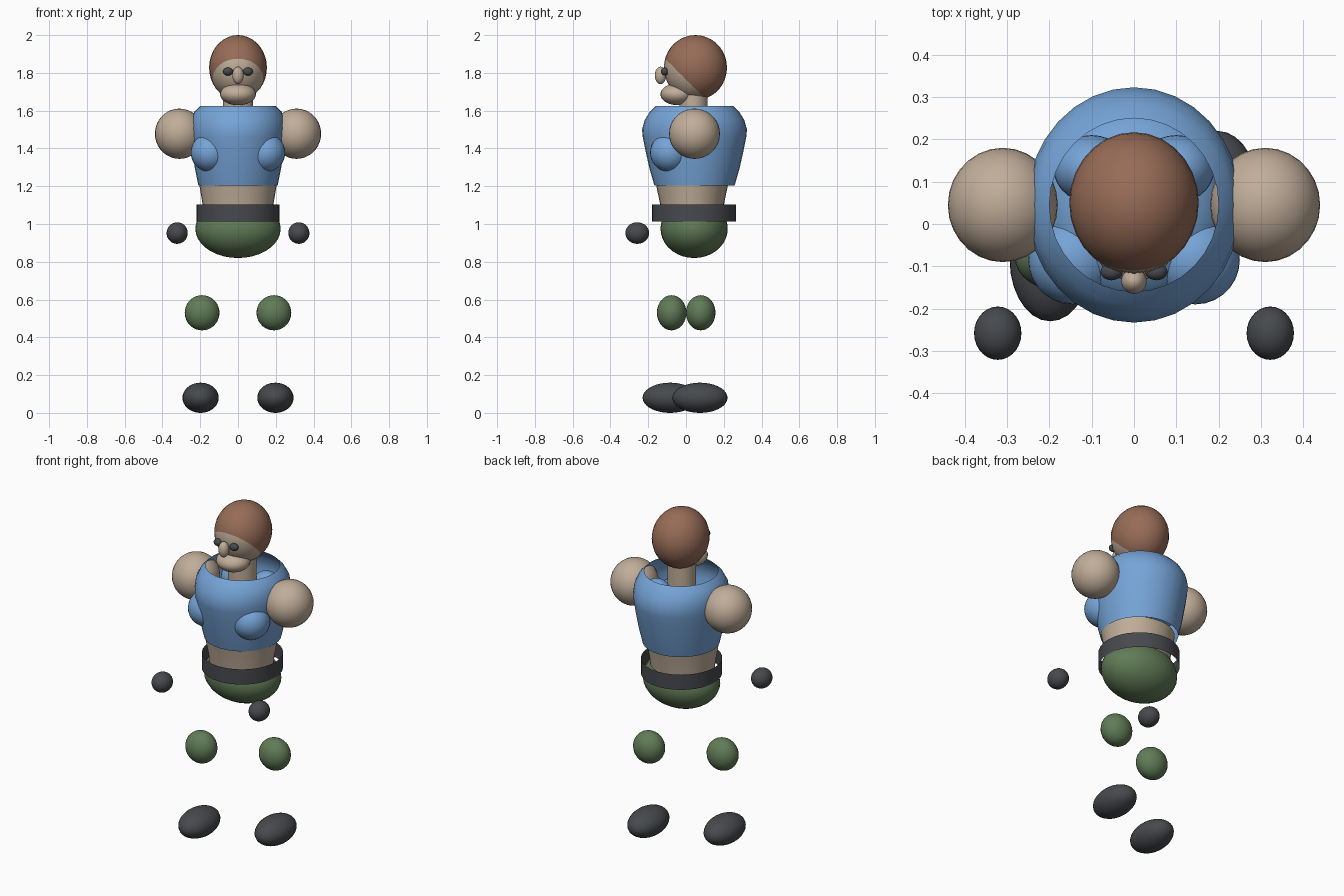
import bpy, bmesh, math
from mathutils import Vector

cube = bpy.data.objects.get("Cube")
if cube:
    bpy.data.objects.remove(cube, do_unlink=True)


def material(name, r, g, b):
    m = bpy.data.materials.new(name)
    m.use_nodes = True
    m.diffuse_color = (r, g, b, 1)
    bsdf = next(n for n in m.node_tree.nodes if n.type == 'BSDF_PRINCIPLED')
    bsdf.inputs["Base Color"].default_value = (r, g, b, 1)
    return m


SKIN = material("skin", .53, .42, .32)
HAIR = material("brown_hair", .31, .15, .095)
BLUE = material("blue_shirt", .18, .37, .68)
GREEN = material("green_trousers", .12, .2, .095)
DARK = material("dark_grey", .062, .067, .075)


def finish(name, bm, *mats):
    bmesh.ops.recalc_face_normals(bm, faces=bm.faces)
    mesh = bpy.data.meshes.new(name)
    bm.to_mesh(mesh)
    bm.free()
    for m in mats:
        mesh.materials.append(m)
    for p in mesh.polygons:
        p.use_smooth = True
    ob = bpy.data.objects.new(name, mesh)
    bpy.context.collection.objects.link(ob)
    return ob


def ball(centre, radii):
    bm = bmesh.new()
    bmesh.ops.create_uvsphere(bm, u_segments=28, v_segments=18, radius=1)
    for v in bm.verts:
        v.co = Vector(c + r * k for c, r, k in zip(centre, radii, v.co))
    return bm


def ellipsoid(name, mat, centre, radii):
    return finish(name, ball(centre, radii), mat)


def pair(name, mat, centre, radii, stride=0):
    # mirrored parts; stride moves the right one forward and the left one back
    for side, s in (("left", 1), ("right", -1)):
        x, y, z = centre
        ellipsoid(f"{side}_{name}", mat, (s * x, y + s * stride, z), radii)


def tube(name, mat, y, rings, segments=32):
    # open elliptical tube from (z, x radius, y radius) rings
    bm = bmesh.new()
    loops = []
    for z, rx, ry in rings:
        angles = [2 * math.pi * i / segments for i in range(segments)]
        loops.append([bm.verts.new((rx * math.cos(a), y + ry * math.sin(a), z)) for a in angles])
    for low, high in zip(loops, loops[1:]):
        for i in range(segments):
            j = (i + 1) % segments
            bm.faces.new((low[i], low[j], high[j], high[i]))
    return finish(name, bm, mat)


# Head, with the hairline cut along a sloping plane
bm = ball((0, .05, 1.828), (.153, .167, .172))
point, normal = Vector((0, 0, 1.765)), Vector((0, 1, 1)).normalized()
bmesh.ops.bisect_plane(bm, geom=bm.verts[:] + bm.edges[:] + bm.faces[:],
                       plane_co=point, plane_no=normal)
for f in bm.faces:
    f.material_index = int((f.calc_center_median() - point).dot(normal) > 0)
finish("head", bm, SKIN, HAIR)

# Face and neck
ellipsoid("jaw", SKIN, (0, -.045, 1.687), (.095, .09, .058))
ellipsoid("nose", SKIN, (0, -.135, 1.787), (.03, .03, .046))
pair("eye", DARK, (.053, -.113, 1.807), (.026, .02, .021))
tube("neck", SKIN, .04, [(1.4, .08, .075), (1.72, .08, .075)])

# Torso
tube("shirt", BLUE, .045, [
    (1.205, .21, .213), (1.3, .229, .24), (1.4, .244, .262), (1.46, .251, .274),
    (1.5, .254, .278), (1.55, .25, .264), (1.595, .231, .236), (1.625, .2, .205)])
ellipsoid("inner_chest", BLUE, (0, .045, 1.38), (.215, .23, .12))
pair("shoulder_blade", BLUE, (.1, .13, 1.48), (.09, .08, .1))
pair("chest_muscle", BLUE, (.145, -.085, 1.378), (.105, .105, .103))
tube("abdomen", SKIN, .032, [(.98, .175, .155), (1.1, .187, .168), (1.22, .207, .193)])
tube("belt", DARK, .042, [(1.012, .22, .223), (1.103, .22, .223)])
ellipsoid("pelvis", GREEN, (0, .043, .975), (.226, .178, .155))

# Limbs
pair("shoulder", SKIN, (.31, .045, 1.478), (.13, .135, .133))
pair("hand", DARK, (.322, -.258, .952), (.056, .063, .057))
pair("knee", GREEN, (.19, .001, .53), (.092, .078, .093), .077)
pair("foot", DARK, (.198, -.005, .08), (.096, .146, .08), .079)
